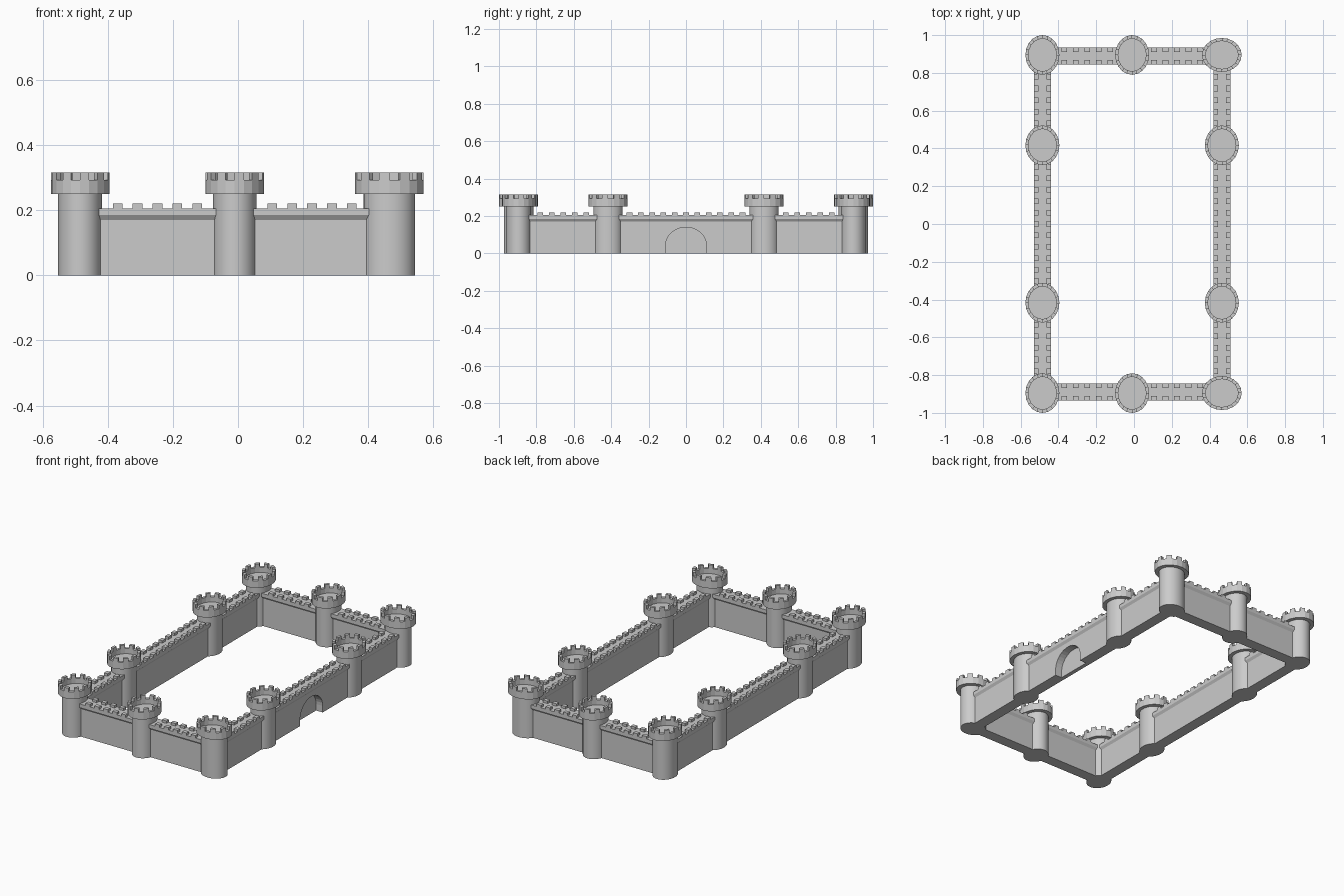
import bpy, bmesh, math
from mathutils import Matrix, Vector

if "Cube" in bpy.data.objects:
    bpy.data.objects.remove(bpy.data.objects["Cube"])

RX, RY = 0.09, 0.105          # oval tower head radii
Y_END, Y_MID = 0.895, 0.417
X_L, X_C, X_R = -0.485, -0.01, 0.465


def finish(bm, name):
    bmesh.ops.recalc_face_normals(bm, faces=bm.faces)
    me = bpy.data.meshes.new(name)
    bm.to_mesh(me)
    bm.free()
    ob = bpy.data.objects.new(name, me)
    bpy.context.collection.objects.link(ob)
    return ob


def activate(ob):
    bpy.ops.object.select_all(action='DESELECT')
    ob.select_set(True)
    bpy.context.view_layer.objects.active = ob


def box(bm, centre, size):
    m = Matrix.Translation(centre) @ Matrix.Diagonal((*size, 1))
    bmesh.ops.create_cube(bm, size=1, matrix=m)


def tower(name, x, y, turned=False):
    rot = Matrix.Rotation(math.pi / 2 if turned else 0, 4, 'Z')
    place = Matrix.Translation((x, y, 0)) @ rot @ Matrix.Diagonal((RX, RY, 1, 1))

    # Round shaft
    bm = bmesh.new()
    bmesh.ops.create_cone(bm, cap_ends=True, segments=40, radius1=0.75, radius2=0.75,
                          depth=0.252, matrix=place @ Matrix.Translation((0, 0, 0.126)))
    shaft = finish(bm, name + "_shaft")
    activate(shaft)
    bpy.ops.object.shade_smooth_by_angle(angle=math.radians(30))

    # Faceted hollow head
    bm = bmesh.new()
    profile = [(0, 0.25), (1, 0.25), (1, 0.293), (0.82, 0.293), (0.82, 0.262), (0, 0.262)]
    vs = [bm.verts.new((0, -r, z)) for r, z in profile]
    es = [bm.edges.new(p) for p in zip(vs, vs[1:])]
    bmesh.ops.spin(bm, geom=vs + es, axis=(0, 0, 1), cent=(0, 0, 0),
                   angle=2 * math.pi, steps=20)
    bmesh.ops.remove_doubles(bm, verts=bm.verts, dist=1e-4)
    bmesh.ops.recalc_face_normals(bm, faces=bm.faces)

    # Merlons raised on every other rim facet
    def facet(f):
        c = f.calc_center_median()
        return int((math.atan2(c.y, c.x) + math.pi / 2) % (2 * math.pi) / (math.pi / 10))
    rim = [f for f in bm.faces
           if all(abs(v.co.z - 0.293) < 1e-4 for v in f.verts) and facet(f) % 2 == 0]
    for f in rim:
        top = bmesh.ops.extrude_face_region(bm, geom=[f])["geom"]
        for v in top:
            if isinstance(v, bmesh.types.BMVert):
                v.co.z = 0.315
        bm.faces.remove(f)
    bmesh.ops.transform(bm, matrix=place, verts=bm.verts)
    finish(bm, name + "_head")


def wall(name, a, b):
    a, b = Vector((*a, 0)), Vector((*b, 0))
    length = (b - a).length
    d = (b - a).normalized()
    place = Matrix.Translation(a) @ Matrix.Rotation(math.atan2(d.y, d.x), 4, 'Z')

    # Wall section with corbelled walkway, swept along its length
    half = [(0.035, 0), (0.035, 0.17), (0.045, 0.185), (0.045, 0.205)]
    section = half + [(-y, z) for y, z in reversed(half)]
    bm = bmesh.new()
    f = bm.faces.new([bm.verts.new((0, y, z)) for y, z in section])
    ext = bmesh.ops.extrude_face_region(bm, geom=[f])["geom"]
    bmesh.ops.translate(bm, vec=(length, 0, 0),
                        verts=[v for v in ext if isinstance(v, bmesh.types.BMVert)])
    bmesh.ops.transform(bm, matrix=place, verts=bm.verts)
    body = finish(bm, name)

    # Two rows of merlons between the towers
    bm = bmesh.new()
    lo, hi = 0.085, length - 0.085
    n = round((hi - lo) / 0.062)
    step = (hi - lo) / n
    for i in range(n):
        for s in (-1, 1):
            box(bm, (lo + (i + 0.5) * step, s * 0.033, 0.2115), (0.03, 0.024, 0.017))
    bmesh.ops.transform(bm, matrix=place, verts=bm.verts)
    finish(bm, name + "_merlons")
    return body


# Towers
for side, s in (("front", -1), ("back", 1)):
    tower(side + "_left_tower", X_L, s * Y_END)
    tower(side + "_centre_tower", X_C, s * Y_END)
    tower(side + "_right_tower", X_R, s * Y_END, turned=True)
    tower(side + "_left_side_tower", X_L, s * Y_MID)
    tower(side + "_right_side_tower", X_R, s * Y_MID)

# Walls
for side, s in (("front", -1), ("back", 1)):
    y = s * 0.89
    wall(side + "_wall_left", (X_L, y), (X_C, y))
    wall(side + "_wall_right", (X_C, y), (X_R, y))
    for flank, x in (("left", X_L), ("right", X_R)):
        wall(f"{flank}_wall_{side}", (x, s * Y_MID), (x, s * Y_END))
wall("left_wall_middle", (X_L, -Y_MID), (X_L, Y_MID))
gate_wall = wall("right_wall_gate", (X_R, -Y_MID), (X_R, Y_MID))

# Arched gate recess in the right wall
bm = bmesh.new()
arch = [(0.11, -0.02)] + [(0.11 * math.cos(t * math.pi / 16), 0.04 + 0.1 * math.sin(t * math.pi / 16))
                          for t in range(17)] + [(-0.11, -0.02)]
f = bm.faces.new([bm.verts.new((X_R - 0.01, y, z)) for y, z in arch])
ext = bmesh.ops.extrude_face_region(bm, geom=[f])["geom"]
bmesh.ops.translate(bm, vec=(0.1, 0, 0), verts=[v for v in ext if isinstance(v, bmesh.types.BMVert)])
cutter = finish(bm, "gate_cutter")
cutter.hide_render = True
mod = gate_wall.modifiers.new("gate", 'BOOLEAN')
mod.operation = 'DIFFERENCE'
mod.solver = 'EXACT'
mod.object = cutter
activate(gate_wall)
bpy.ops.object.modifier_apply(modifier="gate")
bpy.data.objects.remove(cutter)
